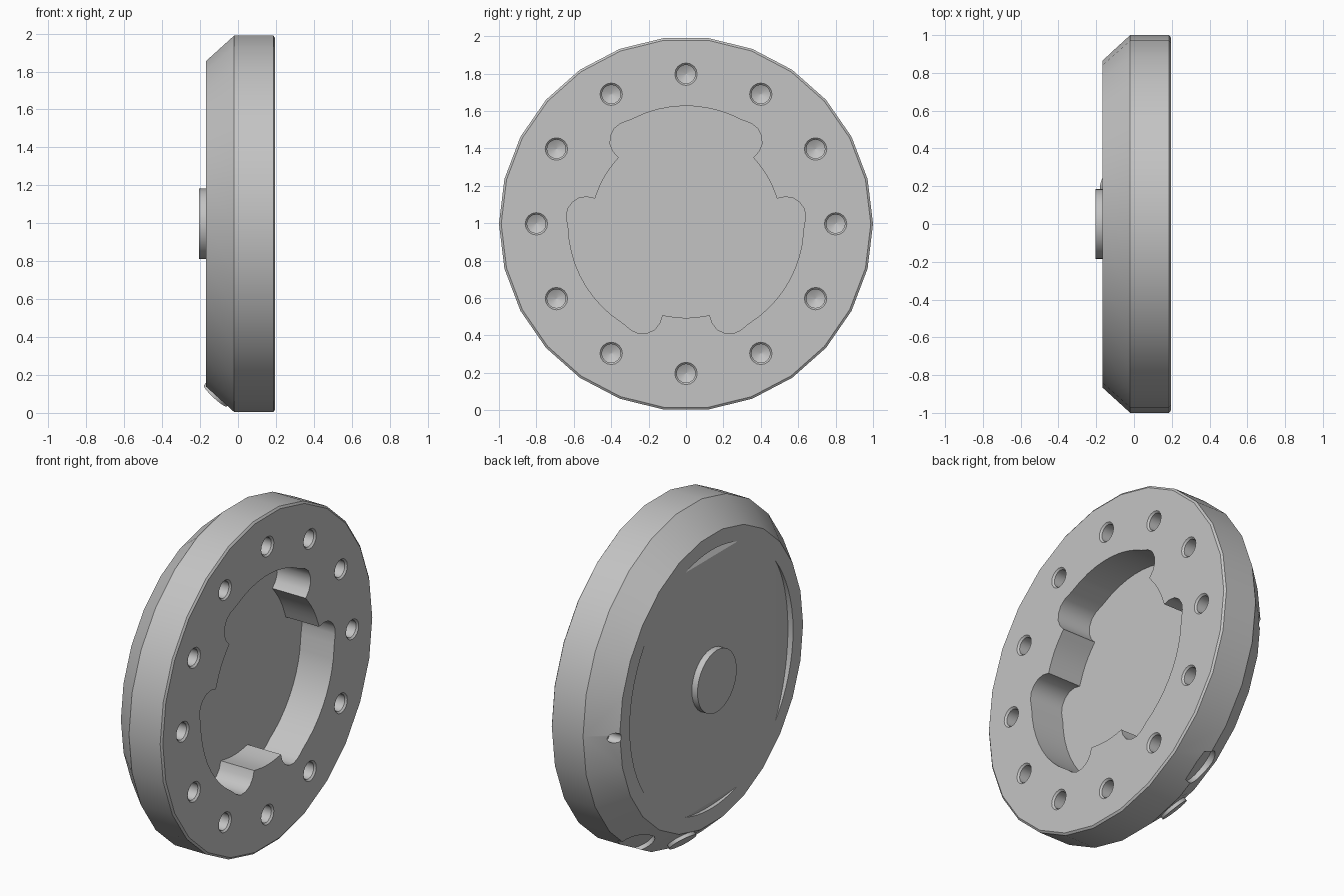
import bpy, bmesh
from math import sin, cos, radians, tau
from mathutils import Matrix, Vector

cube = bpy.data.objects.get("Cube")
if cube:
    bpy.data.objects.remove(cube)

CENTRE_Z = 0.997
grey = bpy.data.materials.new("plain grey")
grey.use_nodes = True
grey.diffuse_color = (0.55, 0.55, 0.55, 1)
grey.node_tree.nodes["Principled BSDF"].inputs["Base Color"].default_value = grey.diffuse_color


def loft(name, rings, matrix=Matrix()):
    """Solid skinned through equal-length rings of points, capped at both ends."""
    bm = bmesh.new()
    loops = [[bm.verts.new(p) for p in ring] for ring in rings]
    n = len(loops[0])
    for a, b in zip(loops, loops[1:]):
        for i in range(n):
            j = (i + 1) % n
            bm.faces.new((a[i], a[j], b[j], b[i]))
    bm.faces.new(loops[0])
    bm.faces.new(loops[-1])
    bmesh.ops.recalc_face_normals(bm, faces=bm.faces)
    mesh = bpy.data.meshes.new(name)
    bm.to_mesh(mesh)
    bm.free()
    mesh.transform(Matrix.Translation((0, 0, CENTRE_Z)) @ matrix)
    mesh.materials.append(grey)
    ob = bpy.data.objects.new(name, mesh)
    bpy.context.collection.objects.link(ob)
    return ob


def lathe(name, profile, sides, matrix=Matrix()):
    """Turn (x, radius) pairs about the local x axis."""
    return loft(name, [[(x, r * cos(tau * i / sides), r * sin(tau * i / sides))
                        for i in range(sides)] for x, r in profile], matrix)


def on_slope(x, r, degrees):
    """Frame on the rear bevel, local x pointing out of the surface."""
    a = radians(degrees)
    normal = Vector((-0.669, 0.743 * cos(a), 0.743 * sin(a)))
    place = Matrix.Translation((x, r * cos(a), r * sin(a)))
    return place @ normal.to_track_quat('X', 'Z').to_matrix().to_4x4()


def cut(target, cutter):
    cutter.hide_render = True
    mod = target.modifiers.new("cut", 'BOOLEAN')
    mod.operation = 'DIFFERENCE'
    mod.solver = 'EXACT'
    mod.object = cutter
    bpy.context.view_layer.objects.active = target
    bpy.ops.object.modifier_apply(modifier=mod.name)
    bpy.data.objects.remove(cutter)


# Round plate with a wide rear bevel and a small front one
body = lathe("round_plate", [(-0.168, 0.865), (-0.02, 1), (0.186, 1), (0.195, 0.988)], 26)

# Three-lobed pocket, with tabs between the lobes
corner = [(14.5, 0.505), (14.8, 0.55), (16.5, 0.59), (19.5, 0.62), (23, 0.638),
          (27, 0.64), (32, 0.63)]
half = [(-t, 0.503) for t in (10, 5)] + [(0, 0.503)]
sector = half + [(5, 0.503), (10, 0.503)] + corner
sector += [(t, 0.63) for t in range(38, 84, 6)]
sector += [(120 - t, r) for t, r in reversed(corner)]
outline = [(r * cos(radians(t + c)), r * sin(radians(t + c)))
           for c in (30, 150, 270) for t, r in sector]
cut(body, loft("pocket_cutter", [[(x, y, z) for y, z in outline] for x in (-0.025, 0.3)]))

# Ring of twelve chamfered holes with drilled tips
for k in range(12):
    a = tau * k / 12
    hole = [(0.08, 0.002), (0.105, 0.05), (0.185, 0.05), (0.197, 0.062), (0.25, 0.062)]
    cut(body, lathe("hole_cutter", hole, 16, Matrix.Translation((0, 0.8 * cos(a), 0.8 * sin(a)))))

# Four sloping crescent recesses in the rear face
for k, (spread, depth) in enumerate([(39, 0.035), (19, 0.025)] * 2):
    arc = [radians(spread * (i / 8 - 1)) for i in range(17)]
    edge = cos(arc[0])
    floor = [(-0.169 + depth * (cos(t) - edge) / (1 - edge), 0.77 * cos(t), 0.77 * sin(t)) for t in arc]
    top = [(-0.25, y, z) for x, y, z in floor]
    cut(body, loft("crescent_cutter", [floor, top], Matrix.Rotation(k * tau / 4, 4, 'X')))

# Small pin hole and shallow scoop on the rear bevel
cut(body, lathe("pin_hole_cutter", [(-0.3, 0.03), (-0.09, 0.03)], 16,
                Matrix.Translation((0, 0.88, -0.02))))
cut(body, lathe("scoop_cutter", [(-0.03, 0.11), (0.2, 0.11)], 24, on_slope(-0.04, 0.975, -57)))

# Round boss on the rear and small button on the bevel
boss = lathe("rear_boss", [(-0.205, 0.185), (-0.15, 0.185)], 32)
button = lathe("bevel_button", [(-0.03, 0.083), (0.014, 0.083)], 24, on_slope(-0.11, 0.919, -77.5))

bpy.ops.object.select_all(action='DESELECT')
for ob in (body, boss, button):
    ob.select_set(True)
bpy.context.view_layer.objects.active = body
bpy.ops.object.shade_smooth_by_angle(angle=radians(30))
